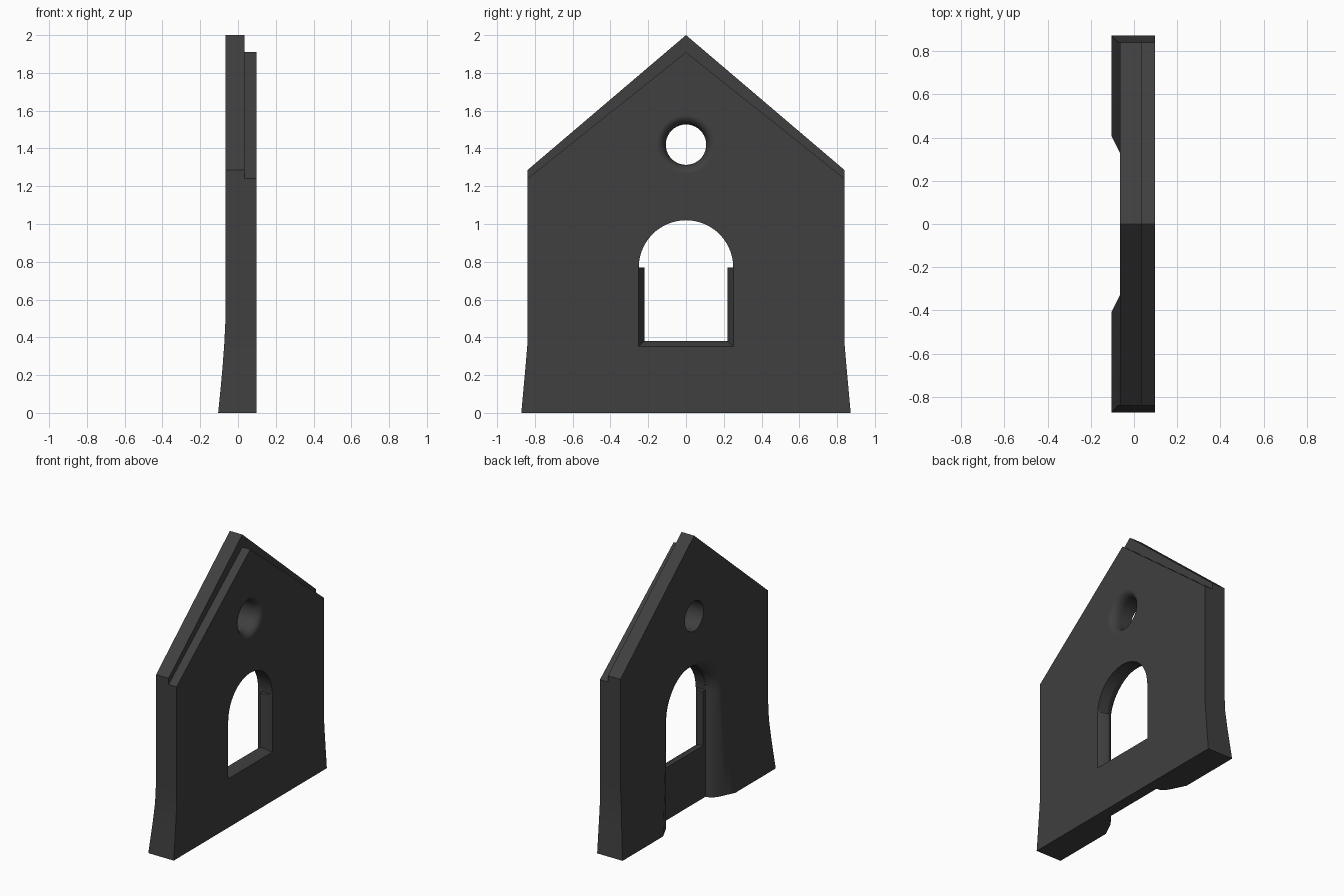
import bpy
import bmesh
from math import cos, sin, pi, radians

cube = bpy.data.objects.get("Cube")
if cube:
    bpy.data.objects.remove(cube)

stone = bpy.data.materials.new("dark_stone")
stone.use_nodes = True
colour = (0.05, 0.05, 0.05, 1)
stone.diffuse_color = colour
stone.node_tree.nodes["Principled BSDF"].inputs["Base Color"].default_value = colour

SPRING = 0.77   # height where the window arch starts


def loft(name, rings):
    """Closed solid through rings with equal point counts."""
    bm = bmesh.new()
    loops = [[bm.verts.new(p) for p in ring] for ring in rings]
    for a, b in zip(loops, loops[1:]):
        for i in range(len(a)):
            j = (i + 1) % len(a)
            bm.faces.new((a[i], a[j], b[j], b[i]))
    bm.faces.new(loops[0])
    bm.faces.new(loops[-1])
    bmesh.ops.recalc_face_normals(bm, faces=bm.faces)
    mesh = bpy.data.meshes.new(name)
    bm.to_mesh(mesh)
    bm.free()
    obj = bpy.data.objects.new(name, mesh)
    bpy.context.collection.objects.link(obj)
    mesh.materials.append(stone)
    return obj


def arch(x, half, bottom, steps=28):
    """Round-headed outline across the wall at depth x."""
    curve = [(x, half * cos(pi * i / steps), SPRING + half * sin(pi * i / steps))
             for i in range(steps + 1)]
    return curve + [(x, -half, bottom), (x, half, bottom)]


def circle(x, r, z, steps=40):
    return [(x, r * cos(2 * pi * i / steps), z + r * sin(2 * pi * i / steps))
            for i in range(steps)]


def rectangle(x, half, bottom, top):
    return [(x, -half, bottom), (x, half, bottom), (x, half, top), (x, -half, top)]


# Wall with a flared foot: (height, back depth, half width)
foot = [(0, -0.105, 0.872), (0.12, -0.093, 0.861), (0.24, -0.082, 0.85),
        (0.36, -0.073, 0.84), (0.5, -0.066, 0.84), (0.62, -0.065, 0.84),
        (1.285, -0.065, 0.84)]
rings = [[(x, -h, z), (0.098, -h, z), (0.098, h, z), (x, h, z)] for z, x, h in foot]
wall = loft("gable_wall", rings)

# Pull the top of the wall up into a gable
bm = bmesh.new()
bm.from_mesh(wall.data)
top = max(bm.faces, key=lambda f: f.calc_center_median().z)
cross = [e for e in top.edges if abs(e.verts[0].co.y - e.verts[1].co.y) > 1]
split = bmesh.ops.subdivide_edges(bm, edges=cross, cuts=1)
for v in split["geom_inner"]:
    if isinstance(v, bmesh.types.BMVert):
        v.co.z = 2
bm.to_mesh(wall.data)
bm.free()

# Stepped rebate along the roof slopes
slope = [(-1.05, 1.0725), (0, 1.91), (1.05, 1.0725), (1.05, 2.3), (-1.05, 2.3)]
cutters = [loft("roof_rebate_cutter", [[(x, y, z) for y, z in slope] for x in (0.035, 0.2)])]

# Splayed niche running from the arch down to the floor
splay = [(0.02, 0.252), (-0.005, 0.256), (-0.03, 0.272), (-0.05, 0.298),
         (-0.067, 0.333), (-0.085, 0.37), (-0.106, 0.412), (-0.14, 0.48)]
cutters.append(loft("niche_cutter", [arch(x, h, -0.1) for x, h in splay]))

# Arched window head, then the narrower tapered lower opening
cutters.append(loft("window_head_cutter", [arch(x, 0.25, SPRING) [:-2] for x in (-0.02, 0.2)]))
taper = [(-0.02, 0.22, 0.38), (0.05, 0.22, 0.38), (0.098, 0.252, 0.352), (0.15, 0.287, 0.322)]
cutters.append(loft("window_opening_cutter",
                    [rectangle(x, h, b, SPRING + 0.002) for x, h, b in taper]))

# Round window with a soft flared rim
rim = [(-0.3, 0.107), (0.03, 0.107), (0.055, 0.111), (0.075, 0.12),
       (0.089, 0.134), (0.098, 0.155), (0.105, 0.18)]
cutters.append(loft("round_window_cutter", [circle(x, r, 1.42) for x, r in rim]))

# Cut the openings
bpy.context.view_layer.objects.active = wall
for cutter in cutters:
    cutter.hide_render = True
    mod = wall.modifiers.new(cutter.name, 'BOOLEAN')
    mod.operation = 'DIFFERENCE'
    mod.solver = 'EXACT'
    mod.object = cutter
    bpy.ops.object.modifier_apply(modifier=mod.name)
    bpy.data.objects.remove(cutter)

# Smooth the curves and keep the corners crisp
bpy.ops.object.select_all(action='DESELECT')
wall.select_set(True)
bpy.ops.object.shade_smooth_by_angle(angle=radians(35))
normals = wall.modifiers.new("flat_wall_normals", 'WEIGHTED_NORMAL')
normals.keep_sharp = True
